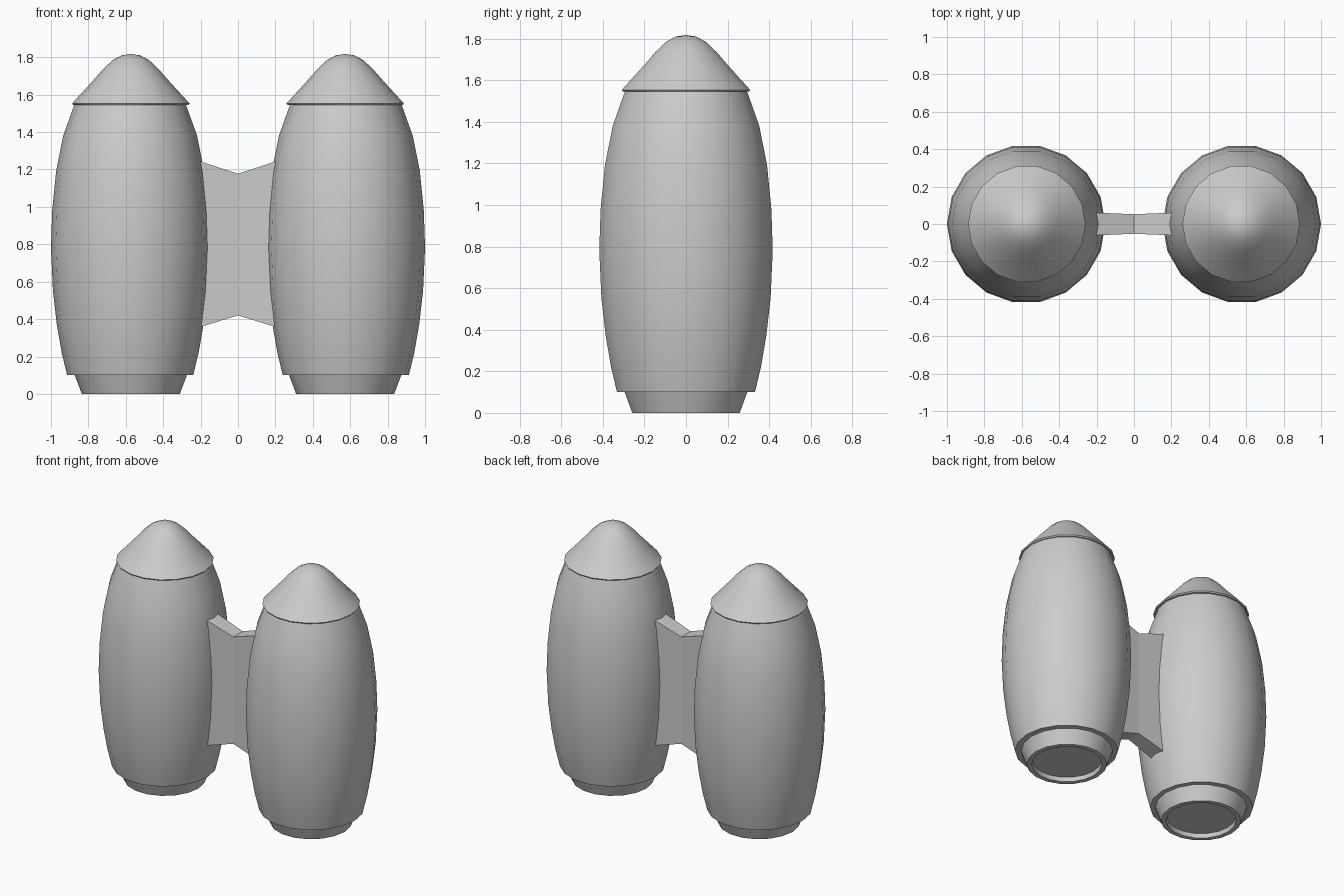
import bpy, bmesh, math

if "Cube" in bpy.data.objects:
    bpy.data.objects.remove(bpy.data.objects["Cube"], do_unlink=True)

SIDES = 18
grey = bpy.data.materials.new("light_grey")
grey.use_nodes = True
grey.diffuse_color = (0.6, 0.6, 0.6, 1)
grey.node_tree.nodes["Principled BSDF"].inputs["Base Color"].default_value = (0.6, 0.6, 0.6, 1)


def finish(bm, name, smooth):
    bmesh.ops.recalc_face_normals(bm, faces=bm.faces[:])
    mesh = bpy.data.meshes.new(name)
    bm.to_mesh(mesh)
    bm.free()
    mesh.materials.append(grey)
    ob = bpy.data.objects.new(name, mesh)
    bpy.context.collection.objects.link(ob)
    if smooth:
        bpy.ops.object.select_all(action="DESELECT")
        ob.select_set(True)
        bpy.context.view_layer.objects.active = ob
        bpy.ops.object.shade_smooth_by_angle(angle=math.radians(35))
    return ob


def lathe(name, cx, profile):
    """Revolve (radius, height) points about a vertical axis at cx."""
    bm = bmesh.new()
    rings = []
    for r, z in profile:
        if r == 0:
            rings.append([bm.verts.new((cx, 0, z))] * SIDES)
        else:
            rings.append([bm.verts.new((cx + r * math.cos(math.tau * i / SIDES),
                                        r * math.sin(math.tau * i / SIDES), z))
                          for i in range(SIDES)])
    for a, b in zip(rings, rings[1:]):
        for i in range(SIDES):
            j = (i + 1) % SIDES
            corners = dict.fromkeys((a[i], a[j], b[j], b[i]))
            bm.faces.new(list(corners))
    return finish(bm, name, True)


# Bulging tank, pointed cap and recessed base ring profiles
body = [(0, 0.1), (0.337, 0.1), (0.366, 0.22), (0.392, 0.37), (0.413, 0.55),
        (0.4235, 0.78), (0.417, 0.98), (0.396, 1.19), (0.358, 1.38), (0.297, 1.55)]
cap = [(0, 1.545), (0.308, 1.545), (0.314, 1.553), (0.205, 1.672), (0.15, 1.735),
       (0.097, 1.785), (0.05, 1.81), (0, 1.818)]
base = [(0, 0.03), (0.225, 0.03), (0.23, 0), (0.262, 0), (0.3, 0.1), (0, 0.1)]

for side, sign in (("left", 1), ("right", -1)):
    lathe(side + "_tank_body", sign * 0.5765, body)
    lathe(side + "_nose_cap", sign * 0.573, cap)
    lathe(side + "_base_ring", sign * 0.573, base)

# Waisted bridge joining the tanks
bm = bmesh.new()
loops = []
for x, y, low, high in ((-0.21, 0.061, 0.355, 1.246), (0, 0.052, 0.42, 1.177),
                        (0.21, 0.061, 0.355, 1.246)):
    loops.append([bm.verts.new(p) for p in
                  ((x, -y, low), (x, y, low), (x, y, high), (x, -y, high))])
for a, b in zip(loops, loops[1:]):
    for i in range(4):
        j = (i + 1) % 4
        bm.faces.new((a[i], a[j], b[j], b[i]))
bm.faces.new(loops[0])
bm.faces.new(loops[-1])
finish(bm, "connecting_bridge", False)
